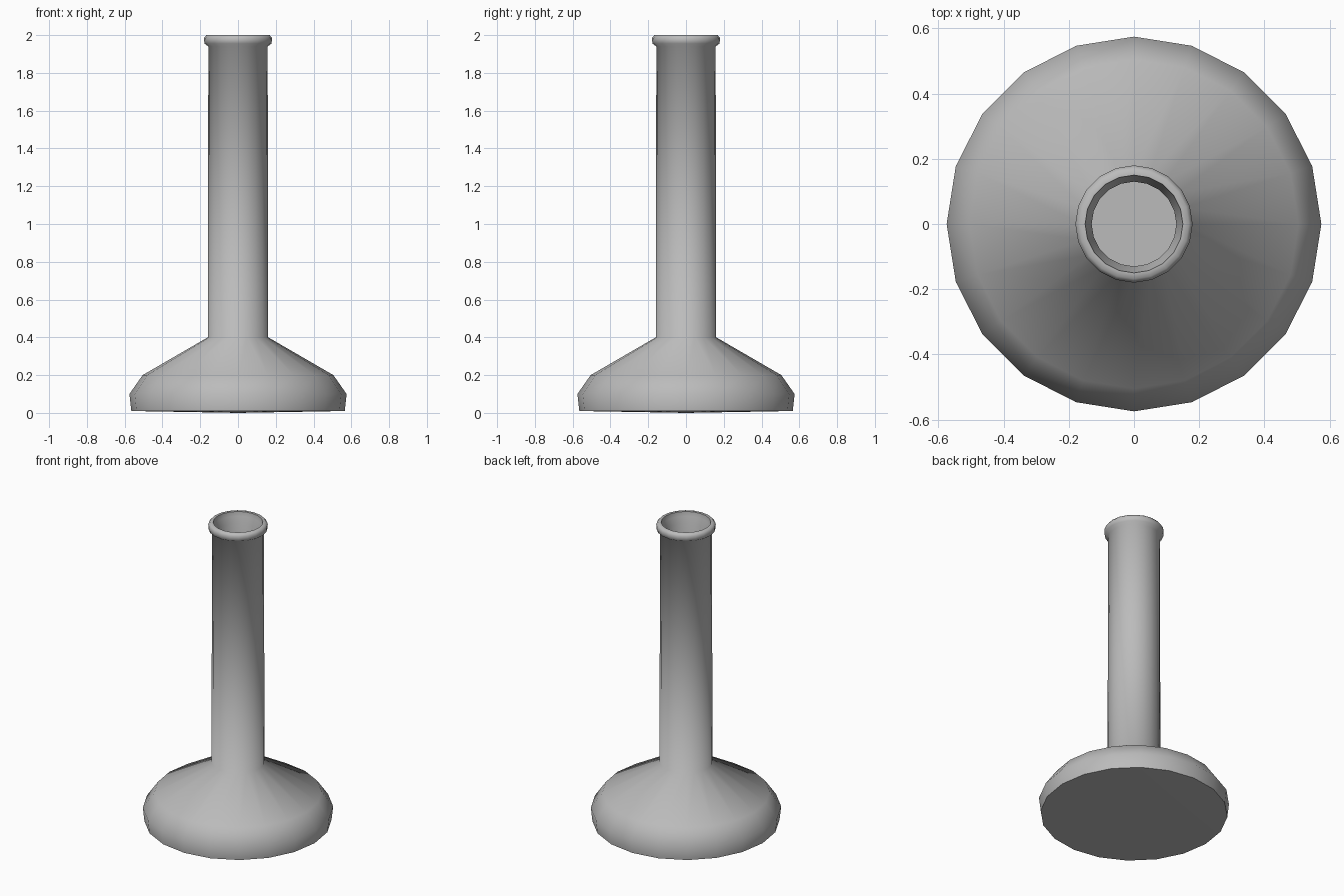
import bpy, bmesh, math

if "Cube" in bpy.data.objects:
    bpy.data.objects.remove(bpy.data.objects["Cube"])

SEG = 20

# single grey material
grey = bpy.data.materials.new("plain_grey")
grey.diffuse_color = (0.5, 0.5, 0.5, 1.0)
grey.use_nodes = True
grey.node_tree.nodes["Principled BSDF"].inputs["Base Color"].default_value = grey.diffuse_color

# (radius, z) profile: outside from base to lip, then down the hollow inside
profile = [
    (0.565, 0.01), (0.575, 0.10), (0.505, 0.20), (0.16, 0.40),   # bulb
    (0.157, 1.94), (0.178, 1.955), (0.18, 1.985), (0.168, 2.0),  # neck and lip
    (0.15, 2.0), (0.147, 1.97), (0.13, 1.93),                    # mouth
    (0.13, 0.38), (0.48, 0.18), (0.54, 0.10), (0.53, 0.04),      # inner wall
]

bm = bmesh.new()
rings = []
for r, z in profile:
    rings.append([bm.verts.new((r * math.cos(2 * math.pi * i / SEG),
                                r * math.sin(2 * math.pi * i / SEG), z))
                  for i in range(SEG)])
for a, b in zip(rings, rings[1:]):
    for i in range(SEG):
        j = (i + 1) % SEG
        bm.faces.new((a[i], a[j], b[j], b[i]))


def cap(ring, z):
    """Close a ring with a fan to a centre point."""
    c = bm.verts.new((0, 0, z))
    for i in range(SEG):
        bm.faces.new((ring[i], ring[(i + 1) % SEG], c))


cap(rings[0], 0.0)      # underside
cap(rings[-1], 0.04)    # inner floor
bmesh.ops.recalc_face_normals(bm, faces=bm.faces)

mesh = bpy.data.meshes.new("vase_body")
bm.to_mesh(mesh)
bm.free()
mesh.materials.append(grey)
vase = bpy.data.objects.new("vase_body", mesh)
bpy.context.collection.objects.link(vase)

# smooth sides, sharp foot
bpy.context.view_layer.objects.active = vase
vase.select_set(True)
bpy.ops.object.shade_smooth_by_angle(angle=math.radians(65))
